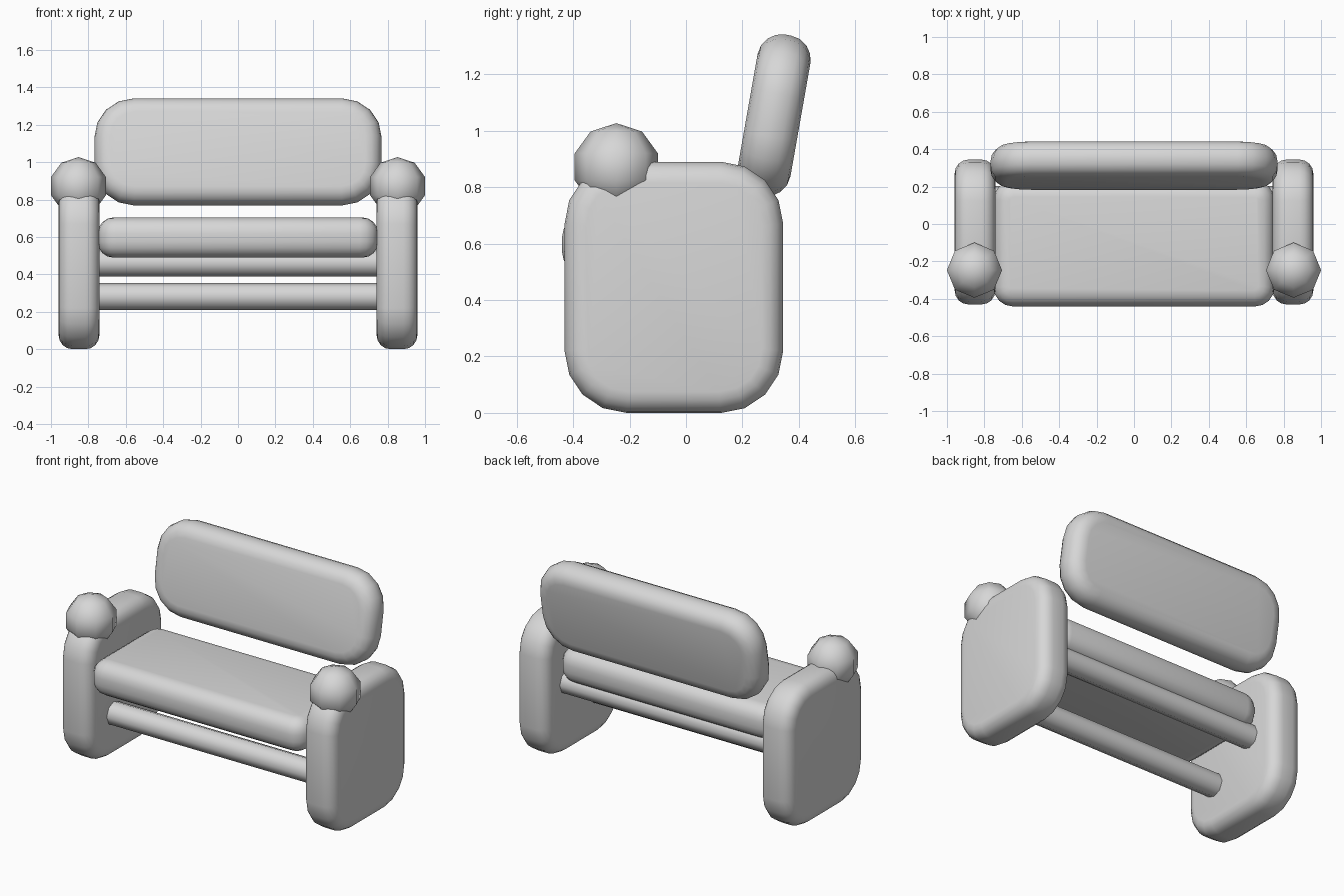
import bpy, bmesh
from math import radians, pi, sin, cos

if "Cube" in bpy.data.objects:
    bpy.data.objects.remove(bpy.data.objects["Cube"], do_unlink=True)

GREY = (0.68, 0.68, 0.68, 1.0)
mat = bpy.data.materials.new("light_grey")
mat.use_nodes = True
mat.diffuse_color = GREY
mat.node_tree.nodes["Principled BSDF"].inputs["Base Color"].default_value = GREY


def finish(obj, name, angle=60):
    obj.name = obj.data.name = name
    obj.data.materials.append(mat)
    bpy.ops.object.select_all(action="DESELECT")
    obj.select_set(True)
    bpy.context.view_layer.objects.active = obj
    bpy.ops.object.shade_smooth_by_angle(angle=radians(angle))
    return obj


def cushion(name, width, height, thick, corner, edge, loc, rot=(0, 0, 0)):
    """Slab with a rounded-rectangle outline and a rounded rim."""
    bm = bmesh.new()
    verts = []
    signs = [(1, 1), (-1, 1), (-1, -1), (1, -1)]
    for quarter, (sx, sy) in enumerate(signs):
        for step in range(5):
            a = (quarter + step / 4) * pi / 2
            verts.append(bm.verts.new((sx * (width / 2 - corner) + corner * cos(a),
                                       sy * (height / 2 - corner) + corner * sin(a),
                                       -thick / 2)))
    base = bm.faces.new(verts)
    top = bmesh.ops.extrude_face_region(bm, geom=[base])["geom"]
    bmesh.ops.translate(bm, vec=(0, 0, thick),
                        verts=[g for g in top if isinstance(g, bmesh.types.BMVert)])
    bmesh.ops.recalc_face_normals(bm, faces=bm.faces)
    rim = [e for e in bm.edges if abs(e.verts[0].co.z - e.verts[1].co.z) < 1e-5]
    bmesh.ops.bevel(bm, geom=rim, offset=edge, segments=4, profile=0.5,
                    affect="EDGES", clamp_overlap=True)
    mesh = bpy.data.meshes.new(name)
    bm.to_mesh(mesh)
    bm.free()
    obj = bpy.data.objects.new(name, mesh)
    bpy.context.collection.objects.link(obj)
    obj.location = loc
    obj.rotation_euler = rot
    return finish(obj, name)


# Seat and tilted backrest
cushion("seat", 1.5, 0.67, 0.215, 0.1, 0.085, (0, -0.105, 0.597))
cushion("backrest", 1.535, 0.577, 0.19, 0.21, 0.085, (0, 0.312, 1.055),
        (radians(80), 0, 0))

# Side panels with a ball on each front corner
for side, s in (("left", 1), ("right", -1)):
    cushion(side + "_side_panel", 0.775, 0.89, 0.218, 0.22, 0.075,
            (s * 0.85, -0.043, 0.445), (pi / 2, 0, pi / 2))
    bpy.ops.mesh.primitive_uv_sphere_add(segments=8, ring_count=5, radius=0.155,
                                         location=(s * 0.853, -0.247, 0.872))
    finish(bpy.context.object, side + "_arm_ball")

# Cross bars under the seat
for name, y, z in (("front_bar", -0.18, 0.282), ("rear_bar", 0.13, 0.462)):
    bpy.ops.mesh.primitive_cylinder_add(vertices=8, radius=0.073, depth=1.54,
                                        location=(0, y, z), rotation=(0, pi / 2, 0))
    finish(bpy.context.object, name)
